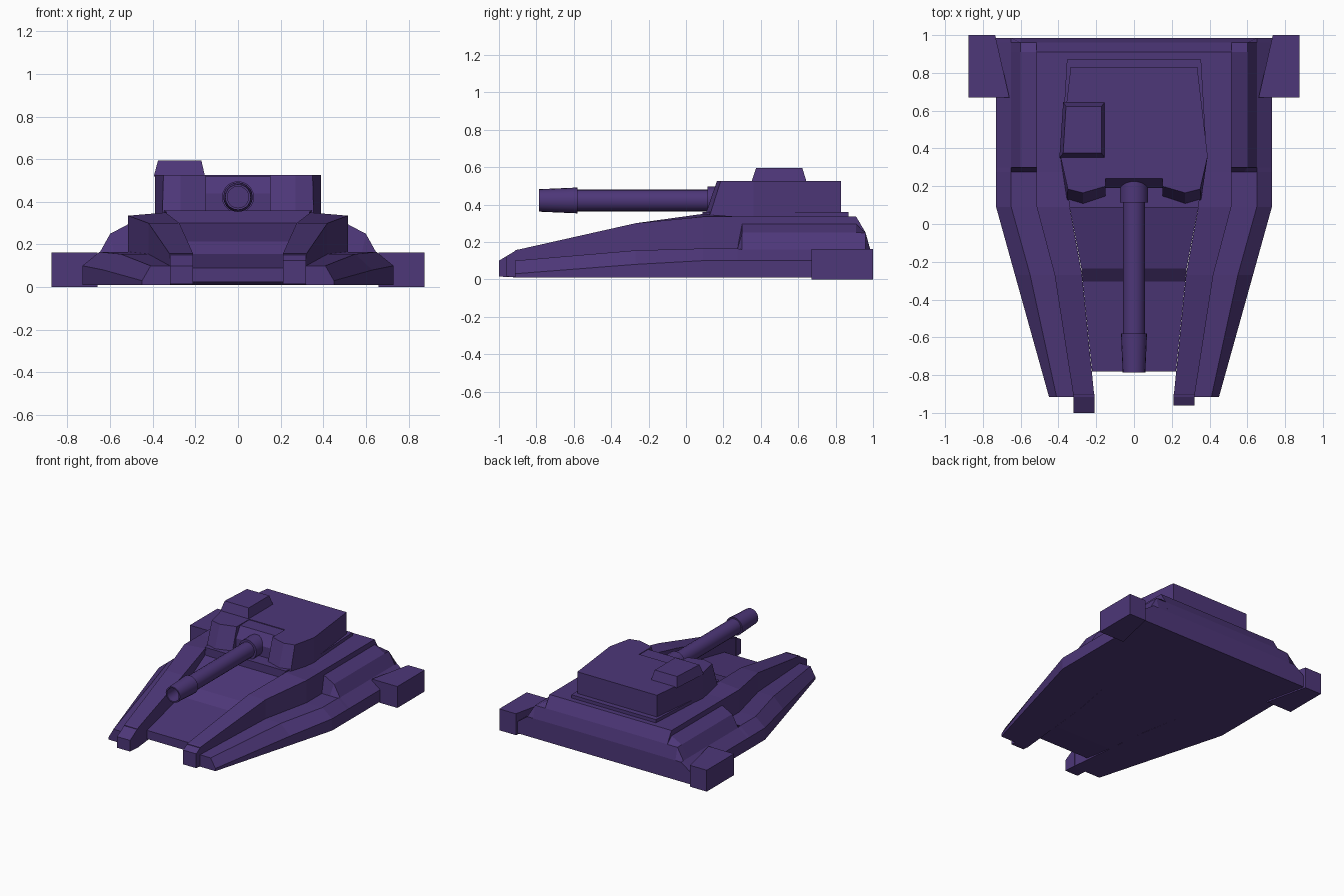
import bpy, bmesh, math

if "Cube" in bpy.data.objects:
    bpy.data.objects.remove(bpy.data.objects["Cube"])

mat = bpy.data.materials.new("purple_armour")
mat.diffuse_color = (0.075, 0.038, 0.19, 1)
mat.use_nodes = True
mat.node_tree.nodes["Principled BSDF"].inputs["Base Color"].default_value = mat.diffuse_color


def loft(name, rings, mirror=False):
    """Skin closed rings of equal length and cap both ends."""
    bm = bmesh.new()
    vs = [[bm.verts.new(p) for p in r] for r in rings]
    n = len(rings[0])
    for a, b in zip(vs, vs[1:]):
        for i in range(n):
            j = (i + 1) % n
            bm.faces.new((a[i], a[j], b[j], b[i]))
    bm.faces.new(vs[0])
    bm.faces.new(vs[-1])
    bmesh.ops.remove_doubles(bm, verts=bm.verts, dist=1e-5)
    bmesh.ops.recalc_face_normals(bm, faces=bm.faces)
    me = bpy.data.meshes.new(name)
    bm.to_mesh(me)
    bm.free()
    me.materials.append(mat)
    ob = bpy.data.objects.new(name, me)
    bpy.context.collection.objects.link(ob)
    if mirror:
        ob.modifiers.new("mirror", 'MIRROR').use_mirror_merge = False
    return ob


def section(y, pts):
    """Cross-section (x, z) placed at y."""
    return [(x, y, z) for x, z in pts]


def bar(name, profile, half):
    """Side profile (y, z) spanning x = -half..half."""
    return loft(name, [[(x, y, z) for y, z in profile] for x in (-half, half)])


def plan(z, half):
    """Symmetric plan outline at height z from its right half (x, y)."""
    return [(x, y, z) for x, y in half] + [(-x, y, z) for x, y in reversed(half)]


def box_ring(y, x0, x1, z0, z1):
    return section(y, [(x0, z0), (x0, z1), (x1, z1), (x1, z0)])


# Side hull: front prong with raised rail and shelf, rear bulge
def front(xi, zi, xo, zo, zs, xs, xb, zb):
    return [(xi, .01), (xi, zi), (xo, zo), (xo, zs), ((xo + xs) / 2, zs),
            (xs, zs), (xb, zb), (xb, .01)]


shoulder = front(.34, .335, .515, .335, .165, .65, .73, .10)
bulge = [(.34, .01), (.34, .335), (.515, .335), (.515, .295),
         (.60, .25), (.65, .16), (.73, .10), (.73, .01)]


def clamp(h):
    return [(x, min(z, h - .0004 * i)) for i, (x, z) in enumerate(bulge)]


loft("side_hull", [
    section(-.915, front(.21, .155, .32, .155, .10, .41, .45, .03)),
    section(-.27, front(.275, .30, .42, .30, .155, .55, .63, .08)),
    section(.09, front(.34, .35, .515, .335, .165, .65, .73, .10)),
    section(.275, shoulder),
    section(.30, bulge),
    section(.91, bulge),
    section(.96, clamp(.25)),
    section(.985, clamp(.16)),
], mirror=True)

# Prong tips, the left one slightly longer
for side, y in ((-1, -1.0), (1, -.96)):
    z = .10 + (y + 1) * .6
    loft("prong_tip", [box_ring(y, side * .21, side * .32, .015, z),
                       box_ring(-.90, side * .21, side * .32, .01, .16)])

# Centre deck with its step, and the rear hull
loft("front_deck", [
    box_ring(-.78, -.222, .222, .025, .09),
    box_ring(-.56, -.245, .245, .01, .12),
    box_ring(-.305, -.271, .271, .01, .155),
    box_ring(-.235, -.279, .279, .01, .215),
    box_ring(.09, -.34, .34, .01, .30)])
bar("rear_hull", [(.09, .01), (.09, .335), (.91, .335), (.96, .25),
                  (.985, .16), (.985, .01)], .34)

# Rear corner blocks
loft("rear_block", [box_ring(.67, .66, .875, 0, .163),
                    section(1.0, [(.735, 0), (.735, .163), (.875, .163), (.875, 0)])],
     mirror=True)

# Turret base plate
base = [(.34, .088), (.385, .36), (.355, .87)]
loft("turret_base", [plan(.30, [(.315, .088)] + base[1:]), plan(.36, base)])

# Turret body with two sloped cheeks either side of the gun
rear = [(.39, .36), (.335, .83)]
loft("turret", [
    plan(.335, [(.15, .35), (.15, .14), (.27, .10), (.355, .125)] + rear),
    plan(.525, [(.15, .35), (.15, .20), (.27, .165), (.35, .185)] + rear)])
bar("mantlet", [(.19, .34), (.19, .44), (.24, .52), (.36, .52), (.36, .34)], .15)

# Roof hatch box
loft("hatch_box", [
    [(-.395, .35, .52), (-.155, .35, .52), (-.155, .645, .52), (-.375, .645, .52)],
    [(-.375, .375, .595), (-.172, .375, .595), (-.172, .622, .595), (-.36, .622, .595)]])

# Gun: lathed barrel with collar, flared muzzle and bore
gun = [(.24, .075), (.115, .075), (.115, .058), (-.58, .058), (-.58, .069),
       (-.785, .06), (-.785, .05), (-.65, .05)]
N = 20
barrel = loft("gun_barrel", [
    [(r * math.cos(math.tau * i / N), y, .422 + r * math.sin(math.tau * i / N))
     for i in range(N)] for y, r in gun])
bpy.context.view_layer.objects.active = barrel
barrel.select_set(True)
bpy.ops.object.shade_smooth_by_angle(angle=math.radians(30))
